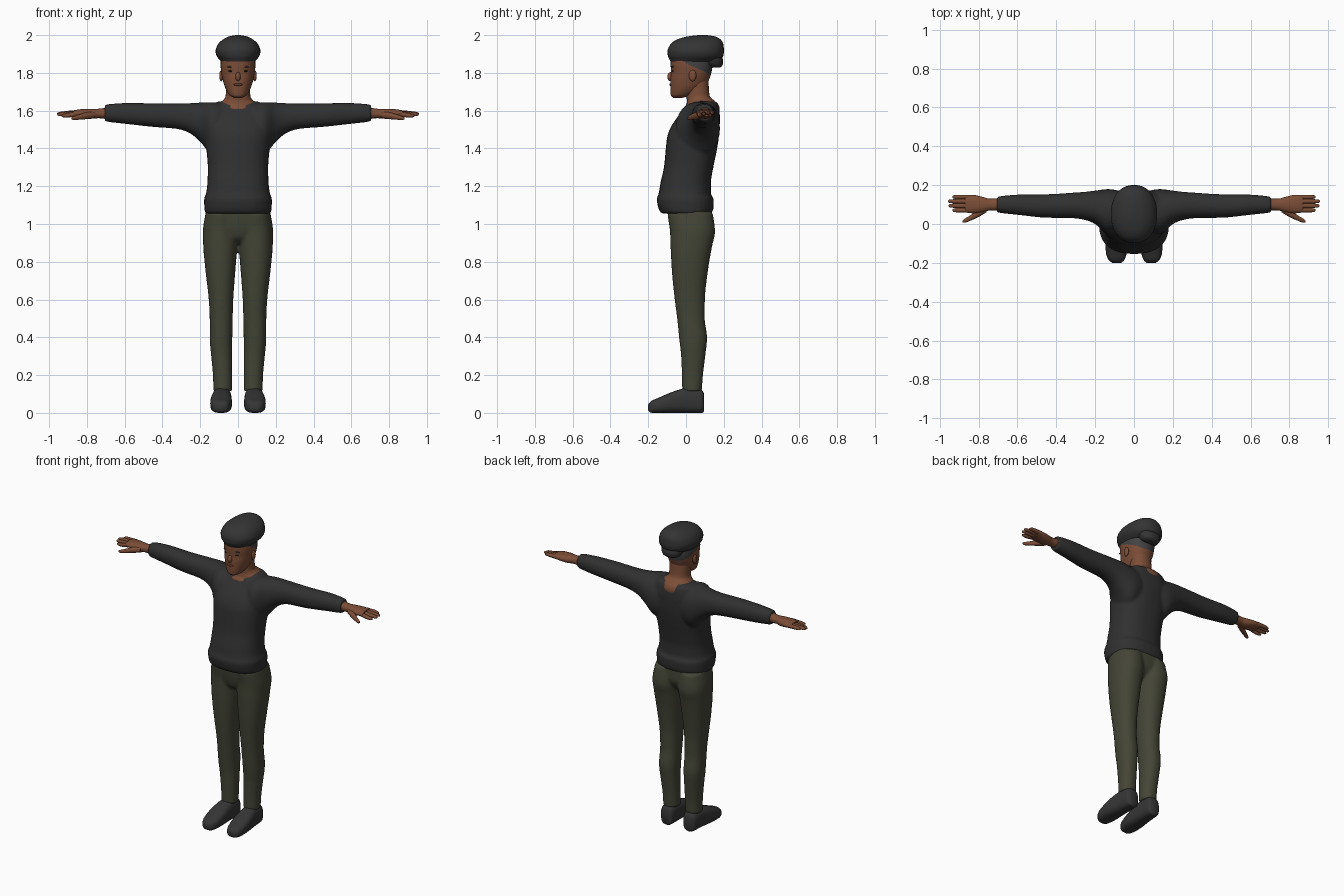
import bpy, bmesh, math
from mathutils import Matrix, Vector

cube = bpy.data.objects.get("Cube")
if cube:
    bpy.data.objects.remove(cube, do_unlink=True)


def material(name, r, g, b):
    mat = bpy.data.materials.new(name)
    mat.use_nodes = True
    mat.diffuse_color = (r, g, b, 1)
    mat.node_tree.nodes["Principled BSDF"].inputs["Base Color"].default_value = (r, g, b, 1)
    return mat


SKIN = material("brown skin", .2, .075, .038)
LIP = material("lip brown", .14, .045, .028)
EYE = material("dark eye", .02, .014, .012)
HAIR = material("grey hair", .055, .055, .057)
KNIT = material("charcoal knit", .03, .03, .031)
CLOTH = material("olive cloth", .058, .06, .037)
FELT = material("dark grey felt", .034, .034, .035)
LEATHER = material("dark grey leather", .036, .036, .037)


def smooth_rings(rings, steps):
    """Monotone cubic interpolation between the given sections."""
    pts = [Vector(r) for r in rings]
    size, last = len(pts[0]), len(pts) - 1
    diffs = [b - a for a, b in zip(pts, pts[1:])]

    def slope(i, k):
        if i == 0 or i == last:
            return diffs[min(i, last - 1)][k]
        a, b = diffs[i - 1][k], diffs[i][k]
        return 2 * a * b / (a + b) if a * b > 0 else 0

    out = []
    for i in range(last):
        for s in range(steps):
            u = s / steps
            blend = u * u * (3 - 2 * u)
            out.append([pts[i][k] + diffs[i][k] * blend
                        + slope(i, k) * u * (1 - u) ** 2
                        - slope(i + 1, k) * u * u * (1 - u) for k in range(size)])
    out.append(list(pts[-1]))
    return out


def loft(bm, rings, axis="z", side=1, sides=28, power=2.2, steps=4):
    """Skin sections (position, low a, high a, low b, high b) along an axis."""
    loops = []
    for t, a0, a1, b0, b1 in smooth_rings(rings, steps):
        loop = []
        for i in range(sides):
            ang = math.tau * i / sides
            c, s = math.cos(ang), math.sin(ang)
            a = (a0 + a1) / 2 + (a1 - a0) / 2 * math.copysign(abs(c) ** (2 / power), c)
            b = (b0 + b1) / 2 + (b1 - b0) / 2 * math.copysign(abs(s) ** (2 / power), s)
            x, y, z = {"x": (t, a, b), "y": (a, t, b), "z": (a, b, t)}[axis]
            loop.append(bm.verts.new((x * side, y, z)))
        loops.append(loop)
    for low, high in zip(loops, loops[1:]):
        for i in range(sides):
            j = (i + 1) % sides
            bm.faces.new((low[i], low[j], high[j], high[i]))
    bm.faces.new(loops[0])
    bm.faces.new(loops[-1])


def centred(rings):
    """Expand (z, half width, front, back) into full sections."""
    return [(z, -w, w, f, b) for z, w, f, b in rings]


def finish(name, bm, *mats, voxel=0):
    bmesh.ops.recalc_face_normals(bm, faces=bm.faces)
    mesh = bpy.data.meshes.new(name)
    bm.to_mesh(mesh)
    bm.free()
    for mat in mats:
        mesh.materials.append(mat)
    obj = bpy.data.objects.new(name, mesh)
    bpy.context.collection.objects.link(obj)
    bpy.ops.object.select_all(action="DESELECT")
    obj.select_set(True)
    bpy.context.view_layer.objects.active = obj
    bpy.ops.object.shade_smooth_by_angle(angle=math.radians(50))
    if voxel:
        remesh = obj.modifiers.new("Fuse", "REMESH")
        remesh.mode = "VOXEL"
        remesh.voxel_size = voxel
        remesh.use_smooth_shade = True
        relax = obj.modifiers.new("Relax", "SMOOTH")
        relax.factor = .5
        relax.iterations = 4
    return obj


def blob(name, centre, radii, mat):
    bm = bmesh.new()
    bmesh.ops.create_uvsphere(bm, u_segments=16, v_segments=10, radius=1,
                              matrix=Matrix.LocRotScale(Vector(centre), None, Vector(radii)))
    return finish(name, bm, mat)


SIDES = (("left", 1), ("right", -1))

# Sweater: torso and both sleeves fused into one knit surface
bm = bmesh.new()
loft(bm, centred([
    (1.055, .174, -.13, .135), (1.08, .178, -.145, .145), (1.13, .18, -.155, .147),
    (1.16, .17, -.145, .132), (1.22, .162, -.135, .132), (1.3, .16, -.117, .145),
    (1.4, .168, -.107, .165), (1.46, .172, -.1, .174), (1.51, .172, -.082, .178),
    (1.56, .165, -.05, .18), (1.6, .15, -.018, .177), (1.635, .13, .008, .168),
    (1.65, .1, .03, .15)]), power=2.4)
for _, side in SIDES:
    loft(bm, [
        (.05, -.02, .165, 1.4, 1.635), (.13, -.055, .18, 1.365, 1.645),
        (.2, 0, .172, 1.435, 1.643), (.25, .02, .166, 1.478, 1.64),
        (.32, .03, .161, 1.503, 1.638), (.45, .032, .153, 1.514, 1.639),
        (.58, .045, .152, 1.528, 1.641), (.69, .057, .143, 1.541, 1.634),
        (.706, .06, .14, 1.545, 1.63)], "x", side)
finish("sweater", bm, KNIT, voxel=.009)

# Trousers: hips and both legs fused
bm = bmesh.new()
loft(bm, centred([(.9, .03, -.035, .06), (.93, .1, -.07, .1),
                  (1, .176, -.09, .138), (1.08, .17, -.1, .138)]))
for _, side in SIDES:
    loft(bm, [
        (.115, .031, .13, -.02, .084), (.2, .031, .133, -.022, .09),
        (.3, .031, .142, -.026, .102), (.4, .03, .15, -.037, .112),
        (.5, .028, .15, -.047, .099), (.6, .025, .155, -.06, .1),
        (.75, .014, .172, -.075, .116), (.88, .004, .184, -.082, .138),
        (.96, 0, .186, -.085, .154), (1.06, 0, .172, -.1, .142)], "z", side)
finish("trousers", bm, CLOTH, voxel=.009)

# Shoes
for label, side in SIDES:
    bm = bmesh.new()
    loft(bm, [
        (-.2, .065, .112, .012, .045), (-.186, .05, .13, .001, .062),
        (-.15, .038, .144, 0, .078), (-.1, .032, .147, 0, .1),
        (-.04, .033, .142, 0, .122), (0, .034, .136, 0, .131),
        (.05, .035, .131, 0, .13), (.085, .04, .124, 0, .12),
        (.096, .055, .108, .008, .1)], "y", side, power=2.8)
    finish(label + "_shoe", bm, LEATHER)

# Hands with four fingers and a thumb
for label, side in SIDES:
    bm = bmesh.new()
    loft(bm, [
        (.69, .07, .132, 1.558, 1.618), (.74, .07, .13, 1.56, 1.61),
        (.78, .06, .14, 1.557, 1.61), (.83, .055, .15, 1.564, 1.608),
        (.87, .06, .15, 1.57, 1.602)], "x", side)
    for y, tip, z in ((.071, .935, 1.575), (.094, .955, 1.582),
                      (.117, .957, 1.586), (.139, .935, 1.588)):
        r = .0115
        loft(bm, [(.84, y - r, y + r, 1.574, 1.6),
                  (.9, y - r, y + r, z - r, z + r),
                  (tip - .01, y - .009, y + .009, z - .01, z + .007),
                  (tip, y - .004, y + .004, z - .006, z + .002)], "x", side, sides=12)
    loft(bm, [(.76, .06, .1, 1.56, 1.595), (.8, .036, .078, 1.555, 1.592),
              (.84, .018, .046, 1.552, 1.58), (.87, .007, .028, 1.55, 1.57),
              (.882, .008, .018, 1.555, 1.565)], "x", side, sides=14)
    finish(label + "_hand", bm, SKIN)

# Neck
bm = bmesh.new()
loft(bm, centred([
    (1.58, .1, .0, .176), (1.61, .108, -.012, .178), (1.635, .105, .003, .17),
    (1.655, .08, .005, .148), (1.68, .065, .002, .125), (1.77, .064, .002, .118)]))
finish("neck", bm, SKIN)

# Head, with the cropped hair as a region behind the temples
bm = bmesh.new()
loft(bm, centred([
    (1.668, .022, -.068, -.02), (1.682, .045, -.08, .03), (1.72, .067, -.083, .09),
    (1.76, .08, -.083, .12), (1.8, .088, -.079, .134), (1.84, .092, -.081, .14),
    (1.88, .09, -.08, .14), (1.92, .07, -.05, .12)]), sides=48, steps=8)
for face in bm.faces:
    c = face.calc_center_median()
    if c.y > 0 and c.z > 1.852 - .47 * c.y:
        face.material_index = 1
finish("head", bm, SKIN, HAIR)

# Facial features
blob("nose", (0, -.083, 1.78), (.014, .016, .024), SKIN)
blob("mouth", (0, -.08, 1.738), (.025, .008, .007), LIP)
for label, side in SIDES:
    blob(label + "_ear", (side * .089, .035, 1.785), (.01, .02, .03), SKIN)
    blob(label + "_eye", (side * .036, -.068, 1.81), (.014, .007, .005), EYE)
    blob(label + "_brow", (side * .038, -.069, 1.832), (.021, .007, .004), HAIR)

# Beret and its gathered band at the back
bm = bmesh.new()
loft(bm, centred([
    (1.86, .09, -.082, .15), (1.872, .1, -.088, .18), (1.89, .113, -.096, .197),
    (1.915, .119, -.098, .201), (1.95, .107, -.083, .198), (1.978, .078, -.045, .182),
    (1.994, .045, .015, .15), (2, .012, .065, .11)]), sides=36)
finish("beret", bm, FELT)
bm = bmesh.new()
loft(bm, centred([(1.828, .035, .135, .18), (1.838, .055, .11, .192),
                  (1.86, .068, .09, .197), (1.89, .075, .08, .19)]))
finish("beret_back_band", bm, FELT)
